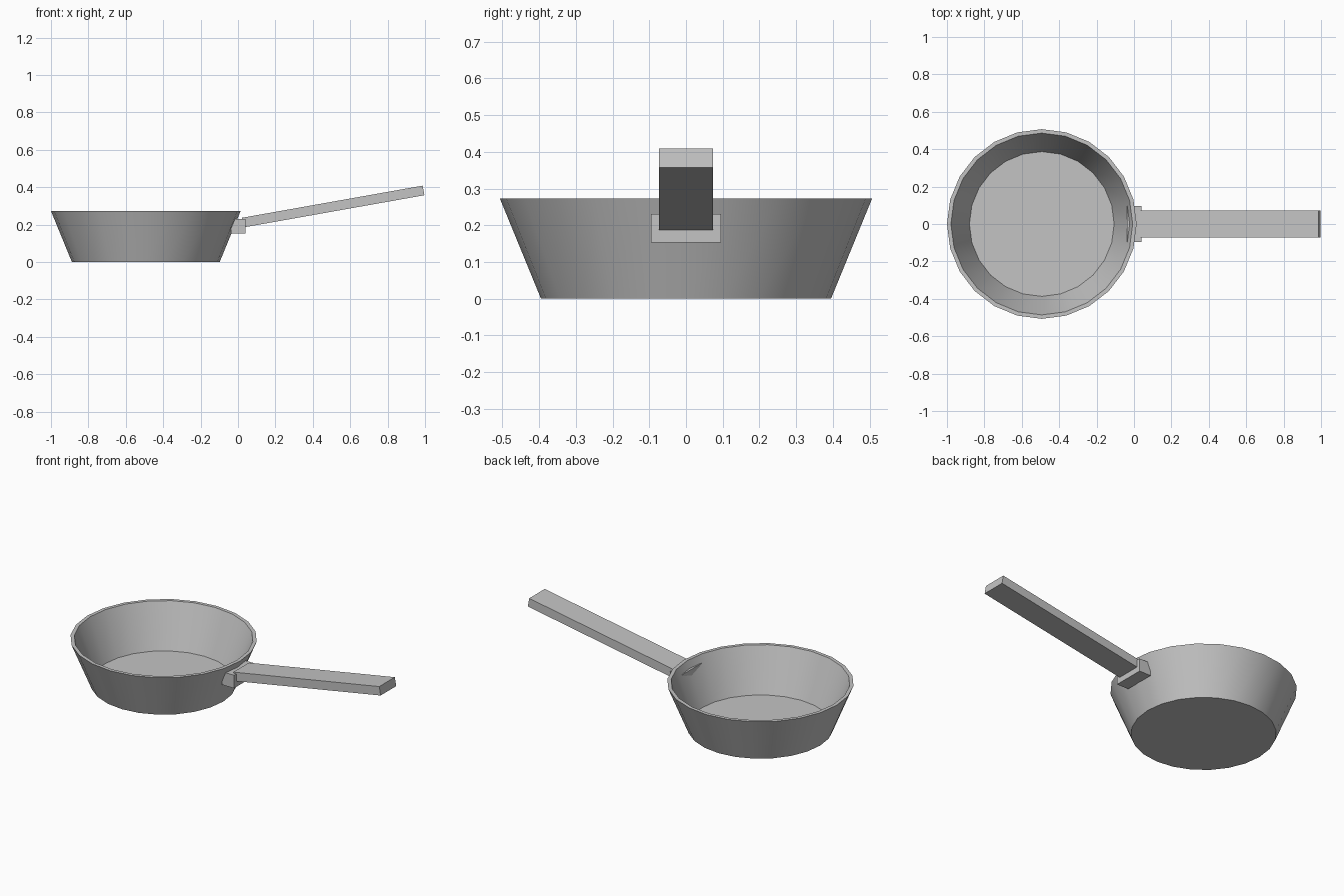
import bpy, bmesh, math
from mathutils import Matrix, Vector

cube = bpy.data.objects.get("Cube")
if cube:
    bpy.data.objects.remove(cube, do_unlink=True)

SIDES = 24
PAN_X = -0.493

steel = bpy.data.materials.new("grey metal")
grey = (0.55, 0.55, 0.55, 1.0)
steel.diffuse_color = grey
steel.use_nodes = True
steel.node_tree.nodes["Principled BSDF"].inputs["Base Color"].default_value = grey


def add_object(name, bm):
    bmesh.ops.recalc_face_normals(bm, faces=bm.faces[:])
    mesh = bpy.data.meshes.new(name)
    bm.to_mesh(mesh)
    bm.free()
    mesh.materials.append(steel)
    obj = bpy.data.objects.new(name, mesh)
    bpy.context.collection.objects.link(obj)
    return obj


def add_box(name, size, centre, tilt=0.0):
    bm = bmesh.new()
    bmesh.ops.create_cube(bm, size=1.0)
    bmesh.ops.scale(bm, vec=size, verts=bm.verts)
    turn = Matrix.Rotation(-tilt, 4, "Y")
    bmesh.ops.transform(bm, matrix=Matrix.Translation(centre) @ turn, verts=bm.verts)
    return add_object(name, bm)


# Pan body: outer wall, flat rim, inner wall, closed above and below
profile = [(0.395, 0.0), (0.507, 0.273), (0.486, 0.273), (0.387, 0.018)]
bm = bmesh.new()
rings = []
for radius, z in profile:
    angles = [math.tau * i / SIDES for i in range(SIDES)]
    rings.append([bm.verts.new((PAN_X + radius * math.cos(a), radius * math.sin(a), z))
                  for a in angles])
for low, high in zip(rings, rings[1:]):
    for i in range(SIDES):
        j = (i + 1) % SIDES
        bm.faces.new((low[i], low[j], high[j], high[i]))
bm.faces.new(rings[0])
bm.faces.new(rings[-1])
pan = add_object("pan_body", bm)

bpy.ops.object.select_all(action="DESELECT")
pan.select_set(True)
bpy.context.view_layer.objects.active = pan
bpy.ops.object.shade_smooth_by_angle(angle=math.radians(30))

# Bracket that passes through the wall
add_box("handle_bracket", (0.078, 0.19, 0.078), (0.001, 0, 0.192))

# Tilted bar handle, rising away from the pan
start, end = Vector((0.025, 0, 0.211)), Vector((0.992, 0, 0.383))
run = end - start
add_box("handle", (run.length, 0.147, 0.052), (start + end) / 2,
        math.atan2(run.z, run.x))
